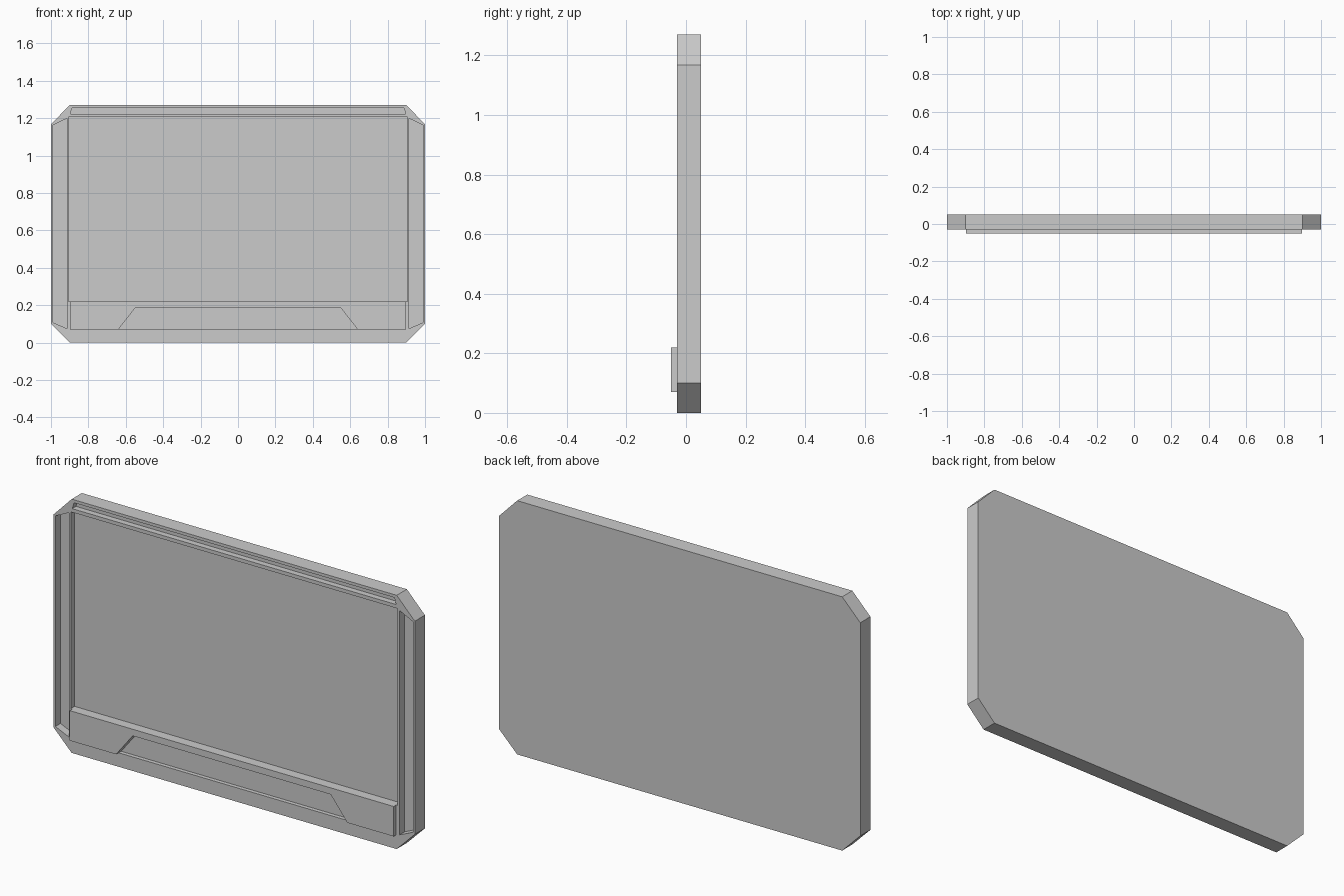
import bpy, bmesh

if "Cube" in bpy.data.objects:
    bpy.data.objects.remove(bpy.data.objects["Cube"])


def prism(name, profile, y0, y1):
    """Extrude an (x, z) outline from y0 to y1."""
    bm = bmesh.new()
    face = bm.faces.new([bm.verts.new((x, y0, z)) for x, z in profile])
    ext = bmesh.ops.extrude_face_region(bm, geom=[face])
    verts = [g for g in ext["geom"] if isinstance(g, bmesh.types.BMVert)]
    bmesh.ops.translate(bm, verts=verts, vec=(0, y1 - y0, 0))
    bmesh.ops.recalc_face_normals(bm, faces=bm.faces)
    mesh = bpy.data.meshes.new(name)
    bm.to_mesh(mesh)
    bm.free()
    obj = bpy.data.objects.new(name, mesh)
    bpy.context.collection.objects.link(obj)
    return obj


def mirrored(half):
    """Complete a right-hand half outline across x = 0."""
    return half + [(-x, z) for x, z in reversed(half)]


FRONT, BACK, LIP = -0.03, 0.05, -0.05
H = 1.27

# Chamfered casing
casing = prism("casing", mirrored([(0.9, 0), (1, 0.1), (1, 1.167), (0.9, H)]), FRONT, BACK)

# Recesses: outline and floor depth
side = [(0.915, 0.075), (0.99, 0.108), (0.99, 1.162), (0.915, 1.198)]
recesses = {
    "screen_recess": (mirrored([(0.905, 0.22), (0.905, 1.205)]), 0.0),
    "top_slot": (mirrored([(0.897, 1.223), (0.887, 1.255)]), 0.0),
    "grip_recess": (mirrored([(0.64, 0.07), (0.548, 0.187)]), -0.01),
    "right_slot": (side, 0.01),
    "left_slot": ([(-x, z) for x, z in side], 0.01),
}
cutters = []
for name, (outline, floor) in recesses.items():
    cutter = prism(name, outline, -0.1, floor)
    cutter.hide_render = True
    mod = casing.modifiers.new(name, "BOOLEAN")
    mod.operation, mod.solver, mod.object = "DIFFERENCE", "EXACT", cutter
    cutters.append(cutter)

# Bake the cuts and remove the cutters
deps = bpy.context.evaluated_depsgraph_get()
baked = bpy.data.meshes.new_from_object(casing.evaluated_get(deps))
casing.modifiers.clear()
casing.data = baked
for cutter in cutters:
    bpy.data.objects.remove(cutter)

# Raised lower ledge with a trapezoid notch
ledge = [(0.548, 0.187), (0.64, 0.07), (0.897, 0.07), (0.897, 0.22)]
prism("lower_ledge", [(0.548, 0.187), (0.64, 0.07), (0.897, 0.07), (0.897, 0.22),
                      (-0.897, 0.22), (-0.897, 0.07), (-0.64, 0.07), (-0.548, 0.187)],
      LIP, FRONT)
